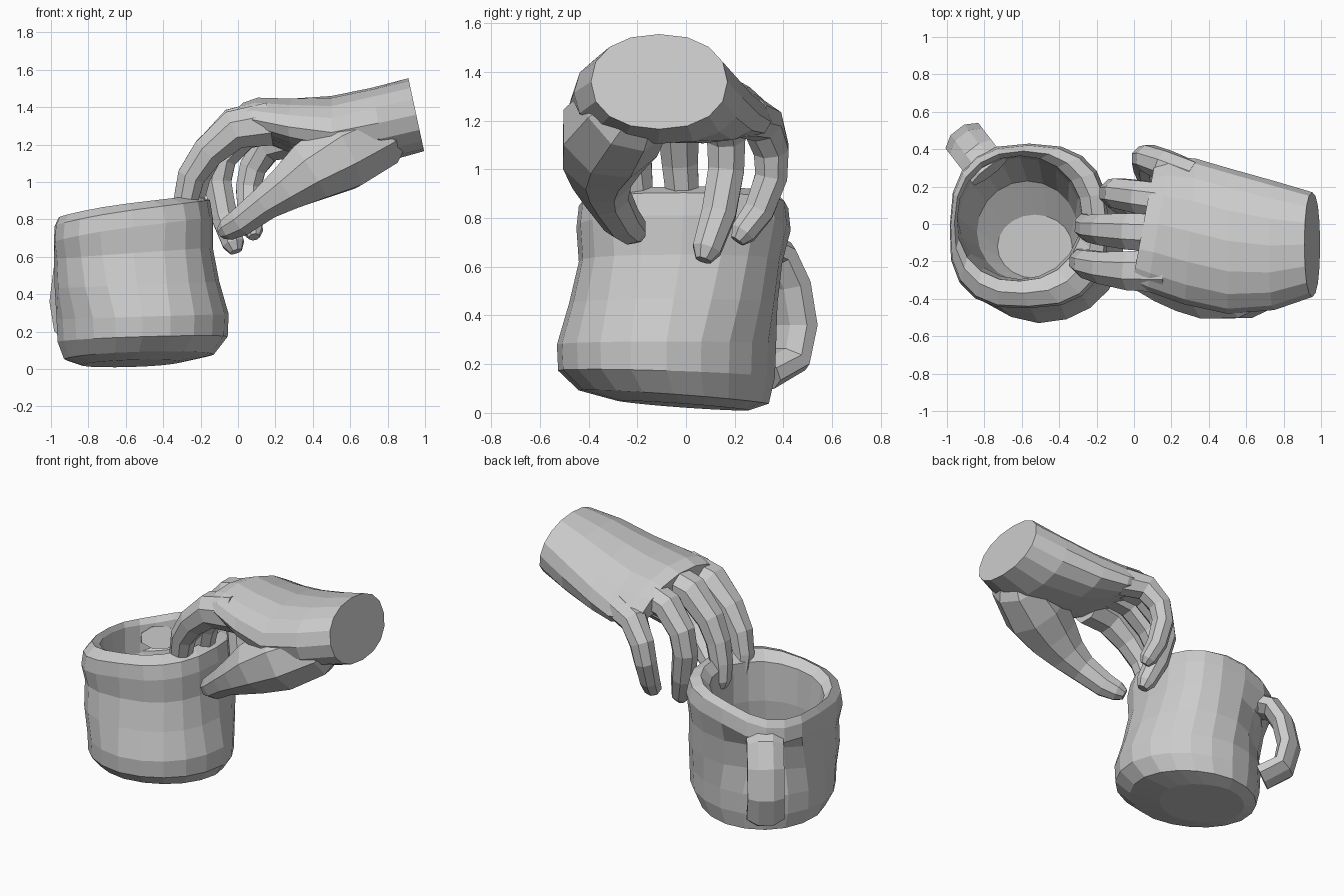
import bpy, bmesh, math
from mathutils import Vector

if "Cube" in bpy.data.objects:
    bpy.data.objects.remove(bpy.data.objects["Cube"])


def loft(name, rings):
    """Skin a list of equal rings and close both ends."""
    bm = bmesh.new()
    rows = [[bm.verts.new(p) for p in ring] for ring in rings]
    n = len(rows[0])
    for a, b in zip(rows, rows[1:]):
        for i in range(n):
            j = (i + 1) % n
            bm.faces.new((a[i], a[j], b[j], b[i]))
    bm.faces.new(rows[0])
    bm.faces.new(rows[-1])
    bmesh.ops.recalc_face_normals(bm, faces=bm.faces)
    mesh = bpy.data.meshes.new(name)
    bm.to_mesh(mesh)
    bm.free()
    obj = bpy.data.objects.new(name, mesh)
    bpy.context.collection.objects.link(obj)
    return obj


def rounded(i, n, power):
    """Point on a unit superellipse."""
    a = 2 * math.pi * i / n
    c, s = math.cos(a), math.sin(a)
    e = 2 / power
    return math.copysign(abs(c) ** e, c), math.copysign(abs(s) ** e, s)


def tube(name, path, side, sides=8, flat=1.0, tip=True):
    """Tapered tube; path holds (x, y, z, radius)."""
    pts = [Vector(p[:3]) for p in path]
    rad = [p[3] for p in path]
    if tip:
        d = (pts[-1] - pts[-2]).normalized()
        pts.append(pts[-1] + d * rad[-1] * 0.75)
        rad.append(rad[-1] * 0.55)
    rings = []
    for k, p in enumerate(pts):
        t = (pts[min(k + 1, len(pts) - 1)] - pts[max(k - 1, 0)]).normalized()
        u = Vector(side)
        u = (u - t * u.dot(t)).normalized()
        v = t.cross(u)
        ring = []
        for i in range(sides):
            a = 2 * math.pi * (i + 0.5) / sides
            ring.append(p + (u * math.cos(a) + v * math.sin(a) * flat) * rad[k])
        rings.append(ring)
    return loft(name, rings)


# Mug: outer wall, rim, then inner wall (cx, cy, rx, ry, z, slope, squareness)
mug_profile = [
    (-.57, -.01, .27, .27, .03, .03, 2), (-.53, -.05, .40, .39, .065, .03, 2.1),
    (-.51, -.08, .455, .445, .16, .03, 2.1), (-.51, -.08, .46, .45, .28, .03, 2.1),
    (-.54, -.05, .44, .43, .45, .04, 2.3), (-.56, -.02, .425, .42, .62, .07, 2.5),
    (-.56, -.01, .425, .44, .76, .12, 2.6), (-.565, -.01, .415, .43, .85, .13, 2.5),
    (-.59, .01, .37, .38, .885, .12, 2.3), (-.61, .03, .335, .335, .84, .1, 2.1),
    (-.61, .03, .325, .325, .6, .05, 2), (-.57, -.04, .27, .27, .3, .03, 2),
    (-.53, -.12, .2, .17, .2, .0, 2)]
handle_dir = Vector((-.61, .79, 0)).normalized()
mug_rings = []
for k, (cx, cy, rx, ry, z, slope, power) in enumerate(mug_profile):
    ring = []
    for i in range(20):
        c, s = rounded(i, 20, power)
        facing = max(0, Vector((c, s, 0)).normalized().dot(handle_dir))
        f, dz = 1, slope * rx * c
        # Tilted, slightly skewed base
        if k < 4:
            f = 1 - 0.09 * max(0, c * s)
            dz -= (.07, .07, .03, 0)[k] * ry * s
        # The wall is pressed in behind the handle
        if k in (4, 5):
            f -= 0.17 * facing ** 12
        # Worn rim, lower at the left and above the handle
        if 6 <= k <= 9:
            f += 0.06 * max(0, c * s) * (c < 0)
            dz -= 0.03 * min(0, c) ** 2 + 0.04 * facing ** 6
        ring.append((cx + rx * c * f, cy + ry * s * f, z + dz))
    mug_rings.append(ring)
loft("mug", mug_rings)

# Mug handle: broad loop standing out at the back left
loop = [(.38, .69), (.49, .65), (.56, .53), (.595, .36), (.56, .22), (.42, .16)]
tube("mug_handle",
     [(-.54 + handle_dir.x * r, -.02 + handle_dir.y * r, z, .12) for r, z in loop],
     (handle_dir.y, -handle_dir.x, 0), flat=.6, tip=False)

# Palm and wrist: (x, y, z, half width, half height, roll, arch, shear, tilt)
stations = [
    (.953, -.11, 1.36, .28, .195, 0, 0, 0, .042),
    (.75, -.115, 1.305, .345, .2, .01, 0, 0, .03),
    (.50, -.09, 1.285, .39, .175, .02, .04, 0, 0),
    (.30, -.04, 1.305, .39, .14, .05, .06, .03, 0),
    (.13, 0, 1.345, .36, .10, .06, .07, .06, 0),
    (.05, 0, 1.345, .32, .07, .06, .07, .06, 0)]
palm_rings = []
for x, y, z, w, h, roll, arch, shear, tilt in stations:
    ring = []
    for i in range(16):
        c, s = rounded(i, 16, 2.2)
        ring.append((x + shear * c - tilt * s, y + w * c,
                     z + h * s - roll * c - arch * c * c))
    palm_rings.append(ring)
hand = loft("hand", palm_rings)

# Thumb and fingers, from the palm to the tips
digits = {
    "thumb": [(.87, -.15, 1.34, .10), (.74, -.24, 1.24, .19), (.55, -.31, 1.15, .215),
              (.38, -.345, 1.05, .175), (.26, -.345, .965, .13), (.15, -.325, .89, .098),
              (.02, -.265, .79, .082), (-.05, -.22, .75, .066)],
    "index_finger": [(.17, -.25, 1.31, .125), (-.02, -.25, 1.28, .113),
                     (-.16, -.235, 1.16, .093), (-.25, -.215, 1.03, .08),
                     (-.28, -.2, .90, .07), (-.28, -.18, .79, .06)],
    "middle_finger": [(.17, -.05, 1.34, .11), (-.02, -.04, 1.30, .105),
                      (-.16, -.03, 1.16, .09), (-.22, -.025, 1.03, .08),
                      (-.25, -.015, .90, .073), (-.26, 0, .79, .06)],
    "ring_finger": [(.20, .12, 1.30, .1), (.03, .145, 1.26, .095),
                    (-.085, .165, 1.13, .085), (-.11, .165, 1.0, .08),
                    (-.075, .135, .82, .076), (-.025, .085, .67, .063)],
    "little_finger": [(.30, .25, 1.22, .095), (.16, .315, 1.19, .088),
                      (.08, .35, 1.08, .078), (.055, .35, .97, .072),
                      (.06, .30, .83, .066), (.08, .235, .74, .057)],
}
for name, path in digits.items():
    digit = tube(name, path, (0, 1, 0))
    # Fuse each digit into the hand
    mod = hand.modifiers.new(name, "BOOLEAN")
    mod.operation = "UNION"
    mod.solver = "EXACT"
    mod.object = digit
    bpy.context.view_layer.objects.active = hand
    bpy.ops.object.modifier_apply(modifier=mod.name)
    bpy.data.objects.remove(digit)
